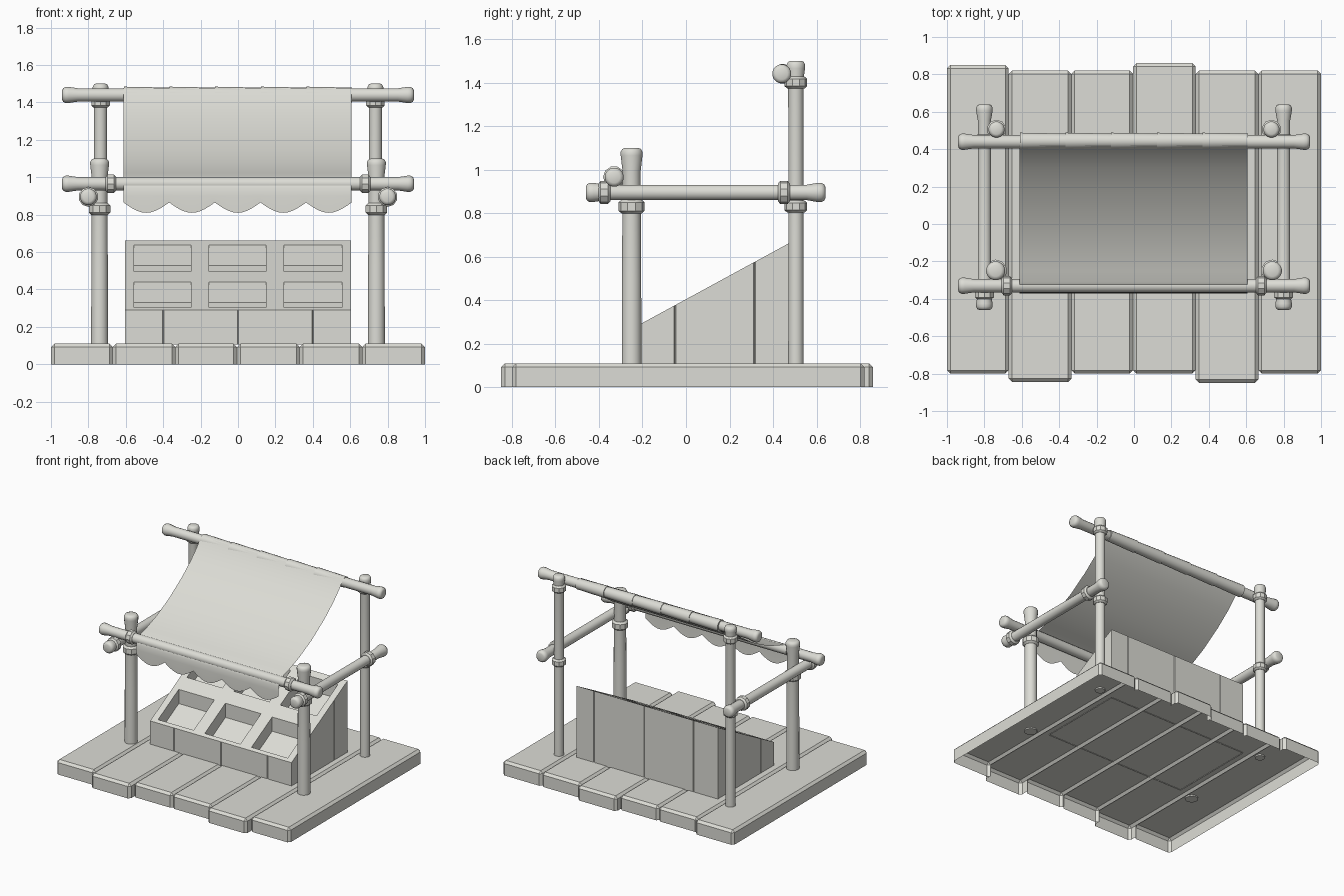
import bpy, bmesh, math
from mathutils import Matrix, Vector

cube = bpy.data.objects.get("Cube")
if cube:
    bpy.data.objects.remove(cube)

mat = bpy.data.materials.new("warm_grey")
mat.use_nodes = True
GREY = (0.72, 0.72, 0.67, 1)
mat.diffuse_color = GREY
for node in mat.node_tree.nodes:
    if node.type == 'BSDF_PRINCIPLED':
        node.inputs["Base Color"].default_value = GREY


def finish(name, bm, smooth=None):
    mesh = bpy.data.meshes.new(name)
    bm.to_mesh(mesh)
    bm.free()
    mesh.materials.append(mat)
    obj = bpy.data.objects.new(name, mesh)
    bpy.context.collection.objects.link(obj)
    if smooth:
        bpy.ops.object.select_all(action='DESELECT')
        obj.select_set(True)
        bpy.context.view_layer.objects.active = obj
        bpy.ops.object.shade_smooth_by_angle(angle=math.radians(smooth))


def lathe(name, origin, axis, profile, sides=16, smooth=40):
    """Spin (distance, radius) pairs about an axis through origin."""
    bm = bmesh.new()
    turn = Vector((0, 0, 1)).rotation_difference(Vector(axis)).to_matrix().to_4x4()
    place = Matrix.Translation(origin) @ turn
    rings = []
    for t, r in profile:
        angles = [2 * math.pi * (k + 0.5) / sides for k in range(sides)]
        rings.append([bm.verts.new(place @ Vector((r * math.cos(a), r * math.sin(a), t)))
                      for a in angles])
    for low, high in zip(rings, rings[1:]):
        for k in range(sides):
            n = (k + 1) % sides
            bm.faces.new((low[k], low[n], high[n], high[k]))
    bm.faces.new(rings[0][::-1])
    bm.faces.new(rings[-1])
    finish(name, bm, smooth)


def knob(end, r, big, flare):
    """Profile of a flared pole end, finishing at distance end."""
    return [(end - flare, r), (end - 0.035, big), (end - 0.018, big),
            (end - 0.005, big * 0.85), (end, big * 0.6)]


def rail(name, origin, axis, half, r, big):
    tip = knob(half, r, big, 0.085)
    lathe(name, origin, axis, [(-t, q) for t, q in reversed(tip)] + tip)


def collar(name, origin, axis, r, width=0.056):
    w = width / 2
    lathe(name, origin, axis, [(-w, r * 0.75), (-w * 0.6, r), (w * 0.6, r), (w, r * 0.75)], 10, 25)


# Floor planks: chamfered shells, open underneath and where they touch
edges = [-1, -0.67, -0.335, -0.005, 0.33, 0.665, 1]
ends = [(-0.80, 0.85), (-0.845, 0.82), (-0.80, 0.82), (-0.80, 0.86), (-0.85, 0.82), (-0.80, 0.82)]
for i, (y0, y1) in enumerate(ends):
    x0, x1 = edges[i], edges[i + 1]
    bm = bmesh.new()
    bmesh.ops.create_cube(bm, size=1)
    for v in bm.verts:
        v.co = ((x0 + x1) / 2 + v.co.x * (x1 - x0), (y0 + y1) / 2 + v.co.y * (y1 - y0),
                0.11 if v.co.z > 0 else 0)
    rim = [e for e in bm.edges if max(v.co.z for v in e.verts) > 0.05]
    bmesh.ops.bevel(bm, geom=rim, offset=0.018, segments=1, affect='EDGES')
    for cut in (-0.775, 0.795):
        bmesh.ops.bisect_plane(bm, geom=bm.verts[:] + bm.edges[:] + bm.faces[:],
                               plane_co=(0, cut, 0), plane_no=(0, 1, 0))
    bm.normal_update()
    hidden = [f for f in bm.faces if f.normal.z < -0.9
              or (abs(f.calc_center_median().y) < 0.5
                  and ((f.normal.x < -0.9 and i > 0) or (f.normal.x > 0.9 and i < 5)))]
    bmesh.ops.delete(bm, geom=hidden, context='FACES')
    finish(f"floor_plank_{i + 1}", bm)

# Poles, side rails and bindings, repeated on both sides
for side, s in (("left", 1), ("right", -1)):
    front, back, beam = s * 0.74, s * 0.735, s * 0.80
    lathe(f"front_post_{side}", (front, -0.25, 0), (0, 0, 1),
          [(0.1, 0.046), (0.5, 0.045)] + knob(1.10, 0.042, 0.051, 0.11))
    lathe(f"back_post_{side}", (back, 0.505, 0), (0, 0, 1),
          [(0.1, 0.036), (0.7, 0.035)] + knob(1.50, 0.036, 0.043, 0.08))
    rail(f"side_rail_{side}", (beam, 0.09, 0.895), (0, 1, 0), 0.55, 0.036, 0.045)
    collar(f"front_post_binding_{side}", (front, -0.25, 0.83), (0, 0, 1), 0.06, 0.065)
    collar(f"back_post_low_binding_{side}", (back, 0.505, 0.83), (0, 0, 1), 0.052)
    collar(f"back_post_top_binding_{side}", (back, 0.505, 1.40), (0, 0, 1), 0.052)
    collar(f"side_rail_front_binding_{side}", (beam, -0.375, 0.895), (0, 1, 0), 0.053)
    collar(f"side_rail_back_binding_{side}", (beam, 0.45, 0.895), (0, 1, 0), 0.053)
    collar(f"front_beam_binding_{side}", (s * 0.68, -0.33, 0.965), (1, 0, 0), 0.051)

rail("front_beam", (0, -0.33, 0.965), (1, 0, 0), 0.94, 0.036, 0.044)
rail("back_beam", (0, 0.44, 1.44), (1, 0, 0), 0.94, 0.036, 0.044)

# Cloth sleeves rolled around the back beam
for i in range(5):
    lathe(f"beam_sleeve_{i + 1}", (-0.61 + 0.244 * i, 0.444, 1.44), (1, 0, 0),
          [(0, 0.045), (0.244, 0.04)])

# Awning: lightly sagging sheet over the front beam, with a scalloped hem
sheet = [(0.42, 1.476), (0.402, 1.452), (0.37, 1.41), (0.30, 1.34), (0.19, 1.25),
         (0.03, 1.145), (-0.12, 1.07), (-0.25, 1.022), (-0.31, 1.006), (-0.34, 0.992),
         (-0.36, 0.968), (-0.369, 0.94), (-0.371, 0.90)]
bm = bmesh.new()
columns = 50
grid = []
for c in range(columns + 1):
    x = -0.612 + 1.22 * c / columns
    hem = 0.865 - 0.055 * math.sin(math.pi * (c % 10) / 10)
    grid.append([bm.verts.new((x, y, z)) for y, z in sheet + [(-0.37, hem)]])
for a, b in zip(grid, grid[1:]):
    for k in range(len(a) - 1):
        bm.faces.new((a[k], a[k + 1], b[k + 1], b[k]))
finish("awning", bm, 60)


# Display stand: sloping tray with six sunken bins
def slope(y):
    return 0.29 + (y + 0.21) * 0.544


xs = [-0.605, -0.555, -0.25, -0.155, 0.15, 0.245, 0.555, 0.605]
ys = [-0.21, -0.185, 0.068, 0.168, 0.43, 0.475]
bm = bmesh.new()
grid = [[bm.verts.new((x, y, slope(y))) for y in ys] for x in xs]
for i in range(len(xs) - 1):
    for j in range(len(ys) - 1):
        ring = [grid[i][j], grid[i + 1][j], grid[i + 1][j + 1], grid[i][j + 1]]
        if i % 2 and j % 2:
            low = [bm.verts.new(v.co - Vector((0, 0, 0.11))) for v in ring]
            bm.faces.new(low)
            for k in range(4):
                n = (k + 1) % 4
                bm.faces.new((ring[k], ring[n], low[n], low[k]))
        else:
            bm.faces.new(ring)
finish("display_tray", bm)


# Stand walls: boards with narrow V seams
def wall(name, start, end, seams, inward):
    bm = bmesh.new()
    a, b, push = Vector(start), Vector(end), Vector(inward) * 0.005
    length = (b - a).length
    points = [a]
    for s in seams:
        for step, depth in ((-0.004, 0), (0, 1), (0.004, 0)):
            points.append(a + (b - a) * ((s + step) / length) + push * depth)
    points.append(b)
    pairs = [(bm.verts.new((p.x, p.y, 0.105)), bm.verts.new((p.x, p.y, slope(p.y))))
             for p in points]
    for p, q in zip(pairs, pairs[1:]):
        bm.faces.new((p[0], q[0], q[1], p[1]))
    finish(name, bm)


wall("stand_front", (-0.605, -0.21), (0.605, -0.21), [0.205, 0.605, 1.005], (0, 1))
wall("stand_back", (0.605, 0.475), (-0.605, 0.475), [0.15, 0.58, 1.0], (0, -1))
wall("stand_left", (0.605, -0.21), (0.605, 0.475), [0.16, 0.525], (-1, 0))
wall("stand_right", (-0.605, 0.475), (-0.605, -0.21), [0.16, 0.525], (1, 0))
